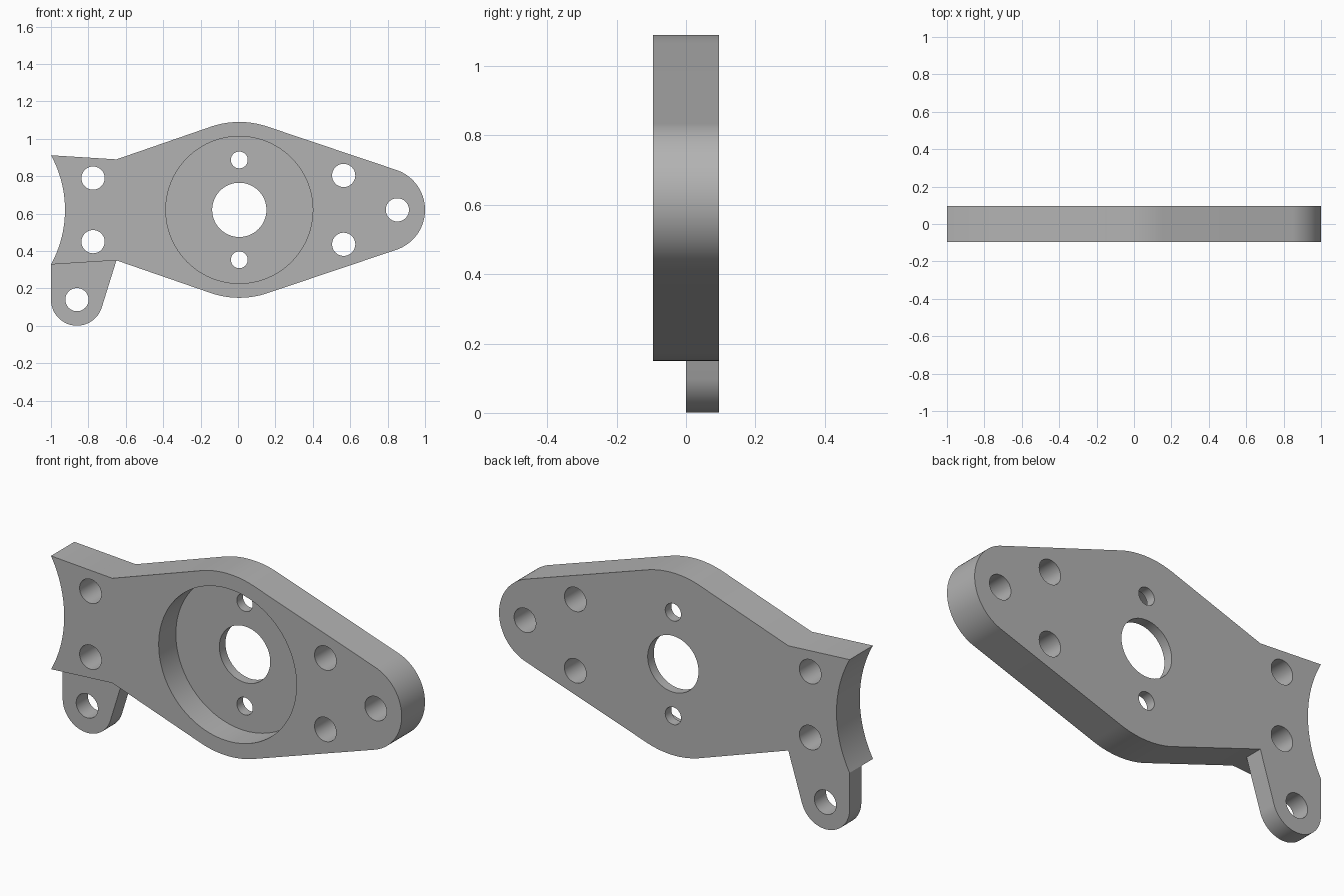
import bpy
import bmesh
from math import sin, cos, asin, acos, atan2, hypot, pi, tau
from mathutils import Matrix

if "Cube" in bpy.data.objects:
    bpy.data.objects.remove(bpy.data.objects["Cube"], do_unlink=True)

MID = 0.62                      # height of the plate's line of symmetry
HUB = 0.007                     # x of the hub centre
FRONT, BACK = -0.095, 0.095

metal = bpy.data.materials.new("grey_metal")
metal.use_nodes = True
GREY = (0.45, 0.45, 0.45, 1)
metal.diffuse_color = GREY
metal.node_tree.nodes["Principled BSDF"].inputs["Base Color"].default_value = GREY


def arc(x, z, r, start, end, steps):
    return [(x + r * cos(start + (end - start) * i / steps),
             z + r * sin(start + (end - start) * i / steps)) for i in range(steps + 1)]


def finish(bm, name):
    bmesh.ops.recalc_face_normals(bm, faces=bm.faces)
    mesh = bpy.data.meshes.new(name)
    bm.to_mesh(mesh)
    bm.free()
    mesh.materials.append(metal)
    obj = bpy.data.objects.new(name, mesh)
    bpy.context.collection.objects.link(obj)
    return obj


def slab(name, outline, y0, y1):
    """Extrude an x-z outline along y."""
    bm = bmesh.new()
    face = bm.faces.new([bm.verts.new((x, y0, z)) for x, z in outline])
    new = bmesh.ops.extrude_face_region(bm, geom=[face])["geom"]
    bmesh.ops.translate(bm, vec=(0, y1 - y0, 0),
                        verts=[v for v in new if isinstance(v, bmesh.types.BMVert)])
    return finish(bm, name)


def drill(target, holes, y0, y1):
    """Cut round holes (x, z, radius) between two depths."""
    bm = bmesh.new()
    for x, z, r in holes:
        place = Matrix.Translation((x, (y0 + y1) / 2, z)) @ Matrix.Rotation(pi / 2, 4, "X")
        bmesh.ops.create_cone(bm, cap_ends=True, segments=96, radius1=r, radius2=r,
                              depth=y1 - y0, matrix=place)
    cutter = finish(bm, "hole_cutter")
    cutter.hide_render = True
    mod = target.modifiers.new("holes", "BOOLEAN")
    mod.operation, mod.solver, mod.object = "DIFFERENCE", "EXACT", cutter
    select(target)
    bpy.ops.object.modifier_apply(modifier=mod.name)
    bpy.data.objects.remove(cutter, do_unlink=True)


def select(obj):
    bpy.ops.object.select_all(action="DESELECT")
    obj.select_set(True)
    bpy.context.view_layer.objects.active = obj


# Upper half of the plate outline, from the rounded nose to the clevis corner
hub_r, nose_r = 0.47, 0.225
nose_x = 1 - nose_r
tilt = pi / 2 - asin((hub_r - nose_r) / (nose_x - HUB))
neck_x, neck_z = -0.65, 0.27
dx = neck_x - HUB
neck_angle = atan2(neck_z, dx) - acos(hub_r / hypot(dx, neck_z))
upper = arc(nose_x, 0, nose_r, 0, tilt, 32)
upper += arc(HUB, 0, hub_r, tilt, neck_angle, 32)
upper.append((neck_x, neck_z))

# Concave left end
corner_z, sag = 0.292, 0.075
scoop_r = (corner_z ** 2 + sag ** 2) / (2 * sag)
half = asin(corner_z / scoop_r)
scoop = arc(-1 + sag - scoop_r, 0, scoop_r, half, -half, 48)
lower = [(x, -z) for x, z in reversed(upper[1:])]
outline = [(x, z + MID) for x, z in upper + scoop + lower]

plate = slab("plate", outline, FRONT, BACK)
bolt = 0.062
holes = [(HUB, MID, 0.145), (0.852, MID, bolt)]
for side in (1, -1):
    holes += [(-0.775, MID + side * 0.17, bolt), (0.565, MID + side * 0.184, bolt),
              (HUB, MID + side * 0.267, 0.045)]
drill(plate, holes, -0.3, 0.3)

# Round pocket in the front
drill(plate, [(HUB, MID, 0.393)], -0.3, 0.045)

# Thinner mounting ear under the left end, flush with the back
ear_x, ear_z, ear_r = -0.861, 0.14, 0.139
dx, dz = neck_x - ear_x, MID - neck_z - ear_z
ear_angle = atan2(dz, dx) - acos(ear_r / hypot(dx, dz))
ear_outline = [(-1, MID - corner_z)] + arc(ear_x, ear_z, ear_r, -pi, ear_angle, 48)
ear_outline.append((neck_x, MID - neck_z))
ear = slab("mounting_ear", ear_outline, 0, BACK)
drill(ear, [(ear_x, ear_z, bolt)], -0.3, 0.3)

for part in (plate, ear):
    select(part)
    bpy.ops.object.shade_smooth_by_angle(angle=pi / 6)
